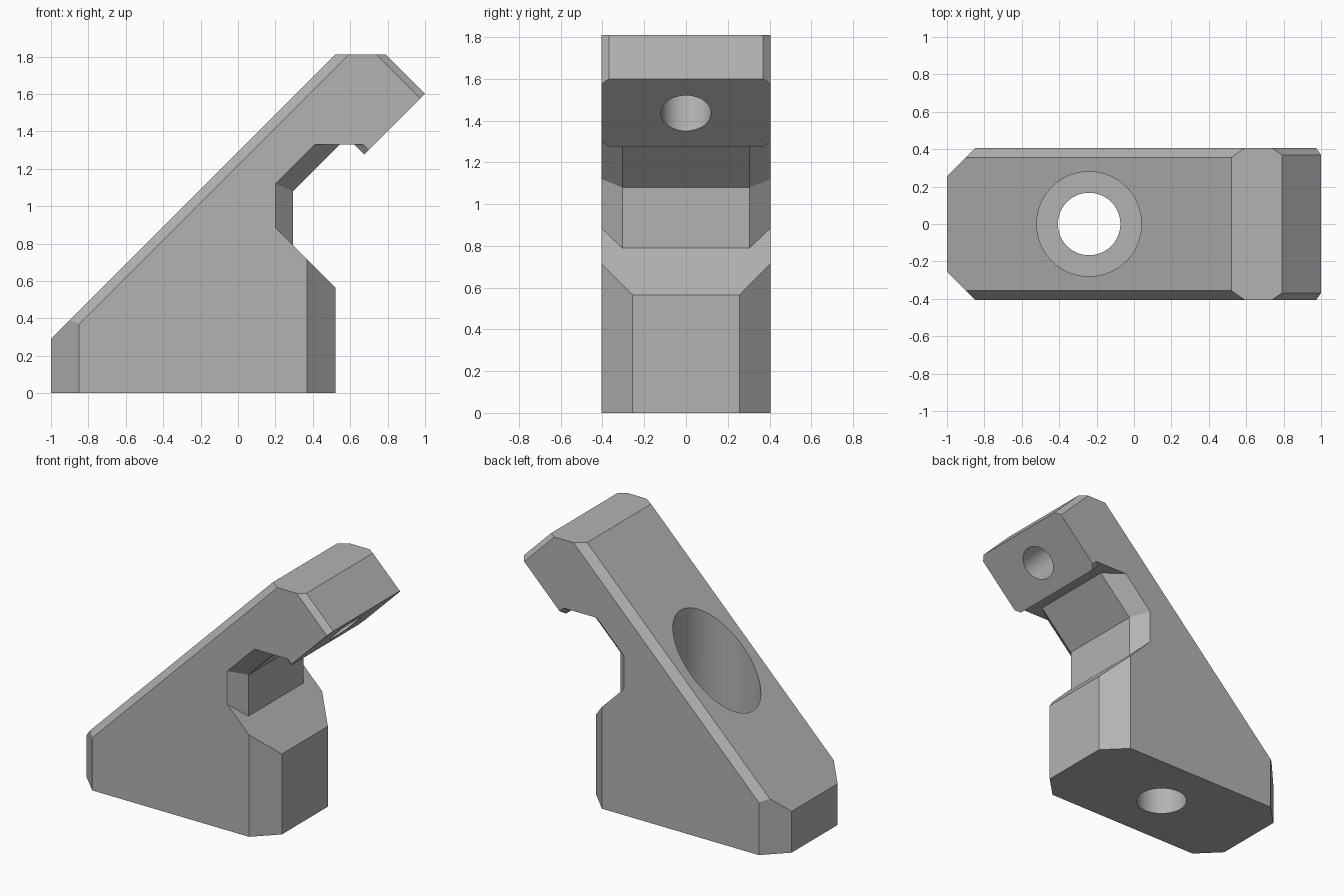
import bpy, bmesh, math
from mathutils import Vector, Matrix

cube = bpy.data.objects.get("Cube")
if cube:
    bpy.data.objects.remove(cube, do_unlink=True)

HALF = 0.405  # half of the body's width


def loft(name, rings):
    """Closed solid through matching rings of points."""
    bm = bmesh.new()
    rows = [[bm.verts.new(p) for p in ring] for ring in rings]
    n = len(rows[0])
    for a, b in zip(rows, rows[1:]):
        for i in range(n):
            j = (i + 1) % n
            bm.faces.new((a[i], a[j], b[j], b[i]))
    bm.faces.new(rows[0][::-1])
    bm.faces.new(rows[-1])
    bmesh.ops.recalc_face_normals(bm, faces=bm.faces)
    return to_object(name, bm)


def to_object(name, bm):
    mesh = bpy.data.meshes.new(name)
    bm.to_mesh(mesh)
    bm.free()
    obj = bpy.data.objects.new(name, mesh)
    bpy.context.collection.objects.link(obj)
    return obj


def cut(body, cutter):
    cutter.hide_render = True
    mod = body.modifiers.new("cut", 'BOOLEAN')
    mod.operation = 'DIFFERENCE'
    mod.solver = 'EXACT'
    mod.object = cutter
    bpy.context.view_layer.objects.active = body
    bpy.ops.object.modifier_apply(modifier=mod.name)
    bpy.data.objects.remove(cutter, do_unlink=True)


def drill(body, start, end, radius):
    a, b = Vector(start), Vector(end)
    turn = (b - a).to_track_quat('Z', 'Y').to_matrix().to_4x4()
    bm = bmesh.new()
    bmesh.ops.create_cone(bm, cap_ends=True, segments=64, radius1=radius,
                          radius2=radius, depth=(b - a).length,
                          matrix=Matrix.Translation((a + b) / 2) @ turn)
    cut(body, to_object("drill_cutter", bm))


def chamfer(body, p, q, size, extra=0.1):
    """Bevel both side edges of the profile segment p-q (anticlockwise)."""
    p, q = Vector((p[0], 0, p[1])), Vector((q[0], 0, q[1]))
    along = (q - p).normalized()
    out = Vector((along.z, 0, -along.x))
    for side in (-1, 1):
        section = [(extra, HALF - size - extra), (-size - extra, HALF + extra),
                   (extra, HALF + extra)]
        rings = [[end + out * o + Vector((0, side * y, 0)) for o, y in section]
                 for end in (p - along * extra, q + along * extra)]
        cut(body, loft("chamfer_cutter", rings))


# Solid block with sloping back and angled head
outline = [(-1, 0), (0.52, 0), (0.52, 1.12), (1, 1.6),
           (0.79, 1.81), (0.52, 1.81), (-1, 0.29)]
body = loft("clamp_body", [[(x, y, z) for x, z in outline] for y in (-HALF, HALF)])


# Jaw notch, whose walls and lip are bevelled towards the sides
def notch_ring(y):
    w = max(0, abs(y) - 0.305) * 0.95
    s = max(0, abs(y) - 0.37) * 1.414
    pts = [(0.295 - w, 0.79 + w), (0.295 - w, 1.08 + 0.414 * w),
           (0.545 - 1.414 * w, 1.33), (0.62 + s, 1.33),
           (0.82 + s, 1.13), (0.82 + s, 0.265 - s)]
    return [(x, y, z) for x, z in pts]


stations = (0.305, 0.37, 0.44)
cut(body, loft("notch_cutter", [notch_ring(y) for y in
                                [-s for s in reversed(stations)] + list(stations)]))

# Chamfered side edges: heel, toe, slope and head
chamfer(body, outline[6], outline[0], 0.15)
chamfer(body, (0.52, 0), (0.52, 0.75), 0.15)
chamfer(body, outline[5], outline[6], 0.05)
chamfer(body, outline[3], outline[4], 0.036)

# Counterbored bolt hole and blind screw hole in the head
drill(body, (-0.24, 0, -0.2), (-0.24, 0, 2), 0.167)
drill(body, (-0.24, 0, 0.3), (-0.24, 0, 2), 0.28)
drill(body, (0.935, 0, 1.335), (0.595, 0, 1.675), 0.12)

# Plain grey metal
grey = bpy.data.materials.new("metal_grey")
grey.use_nodes = True
colour = (0.45, 0.45, 0.45, 1)
grey.diffuse_color = colour
grey.node_tree.nodes["Principled BSDF"].inputs["Base Color"].default_value = colour
body.data.materials.clear()
body.data.materials.append(grey)
for face in body.data.polygons:
    face.material_index = 0

bpy.ops.object.select_all(action='DESELECT')
body.select_set(True)
bpy.context.view_layer.objects.active = body
bpy.ops.object.shade_smooth_by_angle(angle=math.radians(20))
